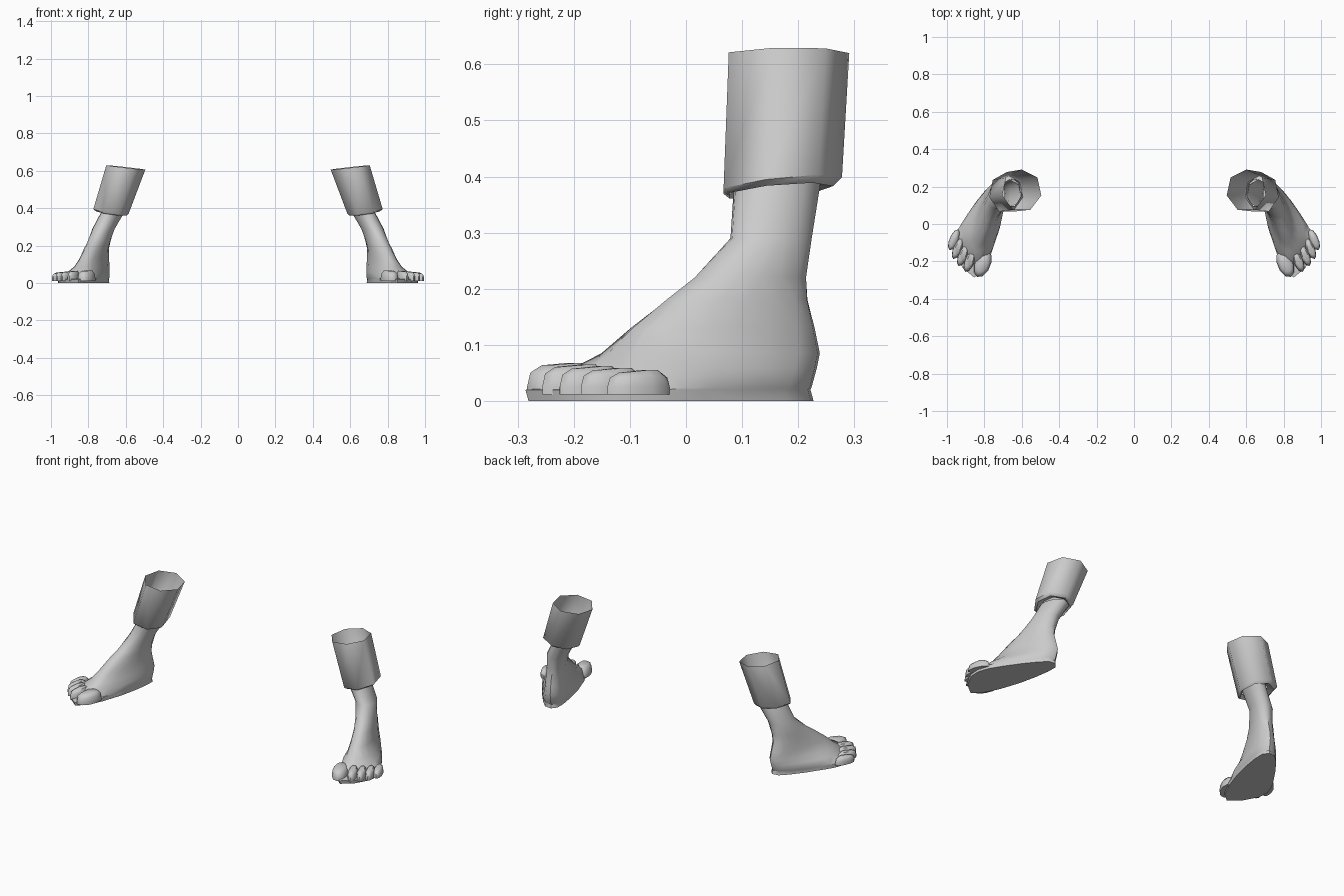
import bpy, math
from mathutils import Vector

if "Cube" in bpy.data.objects:
    bpy.data.objects.remove(bpy.data.objects["Cube"])

skin = bpy.data.materials.new("plain grey")
skin.diffuse_color = (0.6, 0.6, 0.6, 1)
skin.use_nodes = True
skin.node_tree.nodes["Principled BSDF"].inputs["Base Color"].default_value = skin.diffuse_color

HEEL = Vector((0.715, 0.22, 0))
ALONG = Vector((0.38, -0.925, 0))   # heel to toe
OUT = Vector((0.925, 0.38, 0))      # towards the little toe


def lerp(a, b, t):
    return a + (b - a) * t


def loft(name, rings, cap=(False, False), angle=40):
    """Skin equal-length rings, then mirror to the other side."""
    n = len(rings[0])
    verts = [p for r in rings for p in r]
    faces = [(k * n + i, k * n + (i + 1) % n, (k + 1) * n + (i + 1) % n, (k + 1) * n + i)
             for k in range(len(rings) - 1) for i in range(n)]
    if cap[0]:
        faces.append(tuple(reversed(range(n))))
    if cap[1]:
        faces.append(tuple(range(len(verts) - n, len(verts))))
    me = bpy.data.meshes.new(name)
    me.from_pydata(verts, [], faces)
    me.materials.append(skin)
    ob = bpy.data.objects.new(name, me)
    bpy.context.collection.objects.link(ob)
    ob.modifiers.new("other side", 'MIRROR')
    bpy.ops.object.select_all(action='DESELECT')
    ob.select_set(True)
    bpy.context.view_layer.objects.active = ob
    bpy.ops.object.shade_smooth_by_angle(angle=math.radians(angle))
    return ob


def foot_ring(z, back, front, wb, wf, vb, vf, skew, power, n=16):
    """Horizontal slice: wide rounded front, narrow heel, toes slanted by skew."""
    pts = []
    for i in range(n):
        t = 2 * math.pi * i / n
        c, s = -math.cos(t), math.sin(t)
        f = (c + 1) / 2
        v = lerp(vb, vf, f) + lerp(wb, wf, f) * math.copysign(abs(s) ** power, s)
        u = lerp(back, front, f) - skew * v * max(c, 0)
        pts.append(HEEL + ALONG * u + OUT * v + Vector((0, 0, z)))
    return pts


# Foot and ankle: z, back, front, heel width, ball width, heel shift, front shift, skew, power
slices = [
    (0.000, -0.008, 0.500, 0.058, 0.135, 0.000, 0.012, 0.6, 0.6),
    (0.020, -0.002, 0.505, 0.058, 0.137, 0.000, 0.012, 0.6, 0.6),
    (0.024, -0.004, 0.450, 0.058, 0.130, 0.000, 0.010, 0.6, 0.6),
    (0.058, -0.014, 0.420, 0.058, 0.112, 0.000, 0.000, 0.6, 0.7),
    (0.085, -0.020, 0.380, 0.057, 0.080, 0.000, -0.010, 0.4, 0.8),
    (0.130, -0.010, 0.330, 0.056, 0.060, 0.000, -0.015, 0.3, 0.9),
    (0.180, 0.003, 0.270, 0.055, 0.050, -0.002, -0.015, 0.0, 0.9),
    (0.220, 0.003, 0.215, 0.055, 0.050, -0.010, -0.015, 0.0, 1.0),
    (0.290, -0.010, 0.140, 0.058, 0.056, -0.022, -0.022, 0.0, 1.0),
    (0.390, -0.047, 0.113, 0.060, 0.060, -0.070, -0.070, 0.0, 1.0),
]
loft("foot", [foot_ring(*s) for s in slices], cap=(True, False))

# Toes: tip x, tip y, half width, half length, top height
toes = [
    (0.838, -0.283, 0.043, 0.075, 0.064),
    (0.902, -0.256, 0.026, 0.065, 0.061),
    (0.938, -0.225, 0.024, 0.062, 0.058),
    (0.966, -0.187, 0.023, 0.060, 0.055),
    (0.986, -0.140, 0.024, 0.060, 0.051),
]
for k, (x, y, w, length, top) in enumerate(toes):
    mid = Vector((x, y, 0)) - ALONG * length
    rings = []
    for f, h in ((1, 0.012), (1, 0.026), (0.92, lerp(0.02, top, 0.7)), (0.62, top)):
        rings.append([mid + ALONG * length * f * math.cos(a) + OUT * w * f * math.sin(a)
                      + Vector((0, 0, h + (0.004 if h == top and math.cos(a) < 0 else 0)))
                      for a in (-2 * math.pi * i / 10 for i in range(10))])
    loft("toe_%d" % (k + 1), rings, cap=(True, True), angle=60)


def cuff_ring(x, y, z, rx, ry, tilt_x, tilt_y, n=7):
    pts = []
    for i in range(n):
        a = math.pi / 2 + 2 * math.pi * i / n
        c, s = math.cos(a), math.sin(a)
        pts.append(Vector((x + rx * c, y + ry * s, z + tilt_x * c + tilt_y * s)))
    return pts


# Trouser cuff: open tube whose lower lip folds in to the ankle
loft("cuff", [
    cuff_ring(0.665, 0.163, 0.388, 0.062, 0.074, 0.010, 0.004),
    cuff_ring(0.677, 0.165, 0.374, 0.085, 0.097, 0.012, 0.009),
    cuff_ring(0.679, 0.167, 0.386, 0.097, 0.111, 0.012, 0.013),
    cuff_ring(0.600, 0.178, 0.618, 0.107, 0.113, 0.012, 0.002),
], angle=60)
